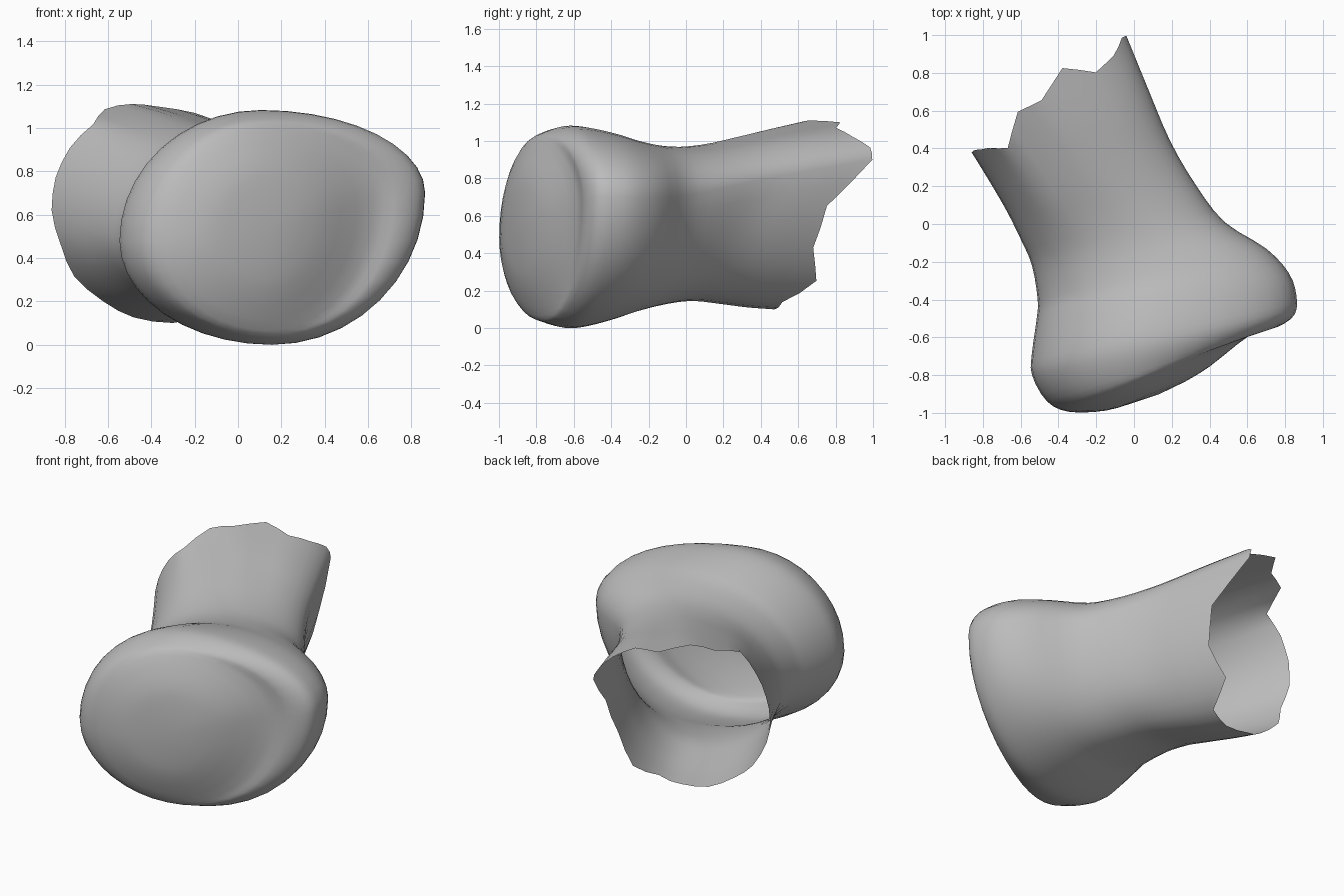
import bpy, bmesh, math
from mathutils import Vector

cube = bpy.data.objects.get("Cube")
if cube:
    bpy.data.objects.remove(cube, do_unlink=True)

# One grey bone material
bone = bpy.data.materials.new("bone_grey")
bone.use_nodes = True
colour = (0.5, 0.5, 0.5, 1)
bone.diffuse_color = colour
bone.node_tree.nodes["Principled BSDF"].inputs["Base Color"].default_value = colour

SEGMENTS, STEPS = 40, 3
AXIS = Vector((-0.4, 0.92, 0))

# Upright sections: one side (x, y, z), other side (x, y, z),
# bottom (sideways shift, z), top (sideways shift, z)
SECTIONS = [
    (0, -.945, .52, .27, -.835, .57, 0, .40, 0, .68),
    (-.15, -.988, .50, .40, -.755, .61, 0, .25, 0, .83),
    (-.34, -.995, .48, .62, -.585, .66, 0, .065, -.05, 1.0),
    (-.46, -.94, .48, .76, -.545, .68, 0, .03, -.07, 1.045),
    (-.54, -.80, .48, .85, -.48, .70, 0, 0, -.07, 1.08),
    (-.54, -.68, .48, .86, -.38, .70, 0, .01, -.07, 1.075),
    (-.515, -.50, .48, .82, -.26, .70, 0, .05, 0, 1.04),
    (-.51, -.40, .48, .70, -.13, .70, .03, .09, .08, 1.0),
    (-.54, -.22, .49, .48, .01, .71, .08, .13, .16, .97),
    (-.60, -.08, .51, .33, .20, .75, .1, .145, .14, .98),
    (-.68, .08, .54, .20, .42, .80, .1, .13, .06, 1.02),
    (-.78, .25, .58, .09, .68, .85, .1, .11, 0, 1.07),
    (-.86, .38, .62, -.02, .95, .90, .1, .10, -.1, 1.11),
]
# Broken rim: how far it reaches along the shaft, around the opening
RIM = [.05, .055, 0, -.02, .1, .02, .04, -.09, -.03, 0,
       0, -.05, -.04, -.12, -.15, -.24, -.28, -.16, -.24, -.2]


def between(a, b, c, d, t):
    """Catmull-Rom blend from b to c."""
    return [0.5 * (2 * q + (r - p) * t + (2 * p - 5 * q + 4 * r - s) * t * t
                   + (3 * q - p - 3 * r + s) * t ** 3)
            for p, q, r, s in zip(a, b, c, d)]


def rim_reach(i):
    k, f = divmod(i * len(RIM) / SEGMENTS, 1)
    k = int(k)
    return RIM[k] * (1 - f) + RIM[(k + 1) % len(RIM)] * f


def ring_points(section, pull):
    """Four quarter ellipses that join the side, top and bottom points."""
    lx, ly, lz, rx, ry, rz, low_shift, low, high_shift, high = section
    left, right = Vector((lx, ly, 0)), Vector((rx, ry, 0))
    for i in range(SEGMENTS):
        a = math.tau * i / SEGMENTS
        c, s = math.cos(a), math.sin(a)
        shift, end = (high_shift, high) if s > 0 else (low_shift, low)
        side, side_z = (1, rz) if c > 0 else (-1, lz)
        across = shift + (side - shift) * abs(c)
        p = left.lerp(right, (across + 1) / 2) + AXIS * rim_reach(i) * pull
        p.z = side_z + (end - side_z) * abs(s)
        yield p


# Smooth list of sections from the joint face to the broken end
last = len(SECTIONS) - 1
sections = []
for n in range(last):
    quad = [SECTIONS[min(max(n + k, 0), last)] for k in (-1, 0, 1, 2)]
    for step in range(STEPS):
        t = step / STEPS
        sections.append((between(*quad, t), n + t))
sections.append((SECTIONS[last], last))

# Loft the hollow shaft and joint head
bm = bmesh.new()
rings = []
for section, place in sections:
    pull = max(0, (place - 8) / (last - 8)) ** 1.3
    rings.append([bm.verts.new(p) for p in ring_points(section, pull)])
for a, b in zip(rings, rings[1:]):
    for i in range(SEGMENTS):
        j = (i + 1) % SEGMENTS
        bm.faces.new((a[i], a[j], b[j], b[i]))

# Close the joint face
pole = bm.verts.new((0.135, -0.9, 0.54))
for i in range(SEGMENTS):
    bm.faces.new((pole, rings[0][(i + 1) % SEGMENTS], rings[0][i]))
bmesh.ops.recalc_face_normals(bm, faces=bm.faces)
if pole.normal.y > 0:
    bmesh.ops.reverse_faces(bm, faces=bm.faces)

mesh = bpy.data.meshes.new("bone_end")
bm.to_mesh(mesh)
bm.free()
mesh.materials.append(bone)
bone_end = bpy.data.objects.new("bone_end", mesh)
bpy.context.collection.objects.link(bone_end)
for face in mesh.polygons:
    face.use_smooth = True
